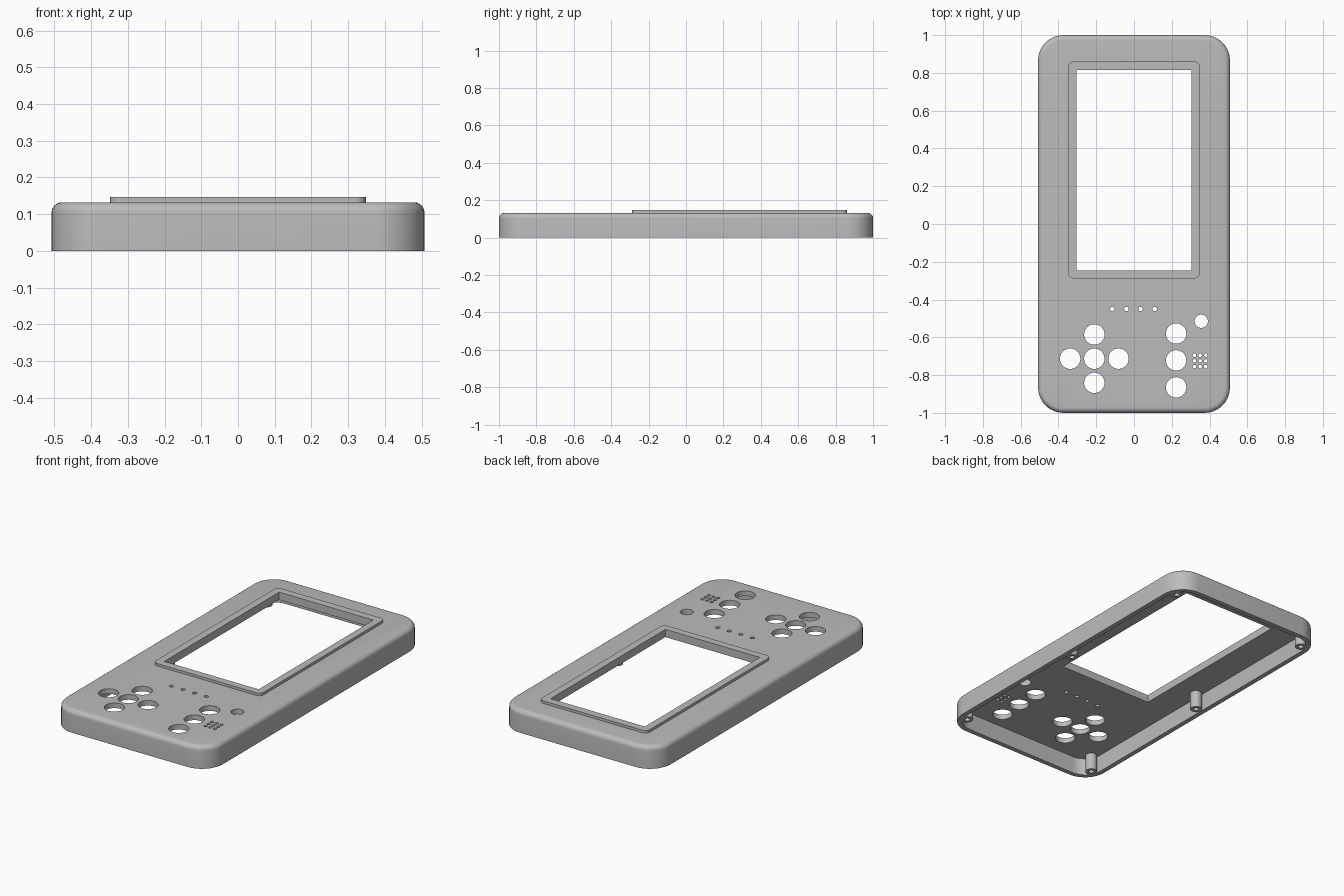
import bpy, bmesh, math

if "Cube" in bpy.data.objects:
    bpy.data.objects.remove(bpy.data.objects["Cube"])

# One flat grey for the whole moulded shell
grey = bpy.data.materials.new("grey plastic")
grey.diffuse_color = (0.5, 0.5, 0.5, 1)
grey.use_nodes = True
grey.node_tree.nodes["Principled BSDF"].inputs["Base Color"].default_value = grey.diffuse_color

W, L, R = 0.508, 1.0, 0.135      # half width, half length, corner radius
TOP, CEIL, FIL, WALL = 0.132, 0.102, 0.028, 0.028


def rounded_rect(x0, x1, y0, y1, r, z, seg=10):
    """Loop of points around a rounded rectangle."""
    pts = []
    corners = [(x1 - r, y1 - r), (x0 + r, y1 - r), (x0 + r, y0 + r), (x1 - r, y0 + r)]
    for i, (cx, cy) in enumerate(corners):
        for k in range(seg + 1):
            a = math.pi / 2 * (i + k / seg)
            pts.append((cx + r * math.cos(a), cy + r * math.sin(a), z))
    return pts


def circle(x, y, r, z, n=32):
    return [(x + r * math.cos(2 * math.pi * i / n),
             y + r * math.sin(2 * math.pi * i / n), z) for i in range(n)]


def skin(bm, loops, closed=False):
    """Join successive loops with quads; cap both ends unless closed."""
    rings = [[bm.verts.new(p) for p in loop] for loop in loops]
    n = len(rings[0])
    pairs = list(zip(rings, rings[1:])) + ([(rings[-1], rings[0])] if closed else [])
    for a, b in pairs:
        for i in range(n):
            j = (i + 1) % n
            bm.faces.new((a[i], a[j], b[j], b[i]))
    if not closed:
        bm.faces.new(rings[0])
        bm.faces.new(rings[-1])


def finish(name, bm):
    bmesh.ops.recalc_face_normals(bm, faces=bm.faces[:])
    mesh = bpy.data.meshes.new(name)
    bm.to_mesh(mesh)
    bm.free()
    mesh.materials.append(grey)
    obj = bpy.data.objects.new(name, mesh)
    bpy.context.collection.objects.link(obj)
    return obj


def shade(obj):
    bpy.ops.object.select_all(action='DESELECT')
    obj.select_set(True)
    bpy.context.view_layer.objects.active = obj
    bpy.ops.object.shade_smooth_by_angle(angle=math.radians(30))


def inset_rect(d, z):
    return rounded_rect(-W + d, W - d, -L + d, L - d, R - d, z)


# Hollow case, open underneath, with a filleted top edge
bm = bmesh.new()
loops = [inset_rect(WALL, CEIL), inset_rect(WALL, 0), inset_rect(0, 0)]
for k in range(7):
    a = math.pi / 2 * k / 6
    loops.append(inset_rect(FIL * (1 - math.cos(a)), TOP - FIL + FIL * math.sin(a)))
skin(bm, loops)
case = finish("case", bm)

# Screen window and every round hole in the face
WIN = (-0.305, 0.305, -0.245, 0.815)
holes = [(-0.21 + dx, -0.713 + dy, 0.054) for dx, dy in
         ((0, 0), (0.128, 0), (-0.128, 0), (0, 0.128), (0, -0.128))]      # direction pad
holes += [(0.223, y, 0.054) for y in (-0.58, -0.722, -0.865)]             # action buttons
holes += [(0.356, -0.515, 0.035)]                                         # power button
holes += [(-0.115 + 0.075 * i, -0.45, 0.012) for i in range(4)]           # indicator lights
holes += [(0.32 + 0.03 * i, -0.755 + 0.03 * j, 0.0095)
          for i in range(3) for j in range(3)]                            # speaker grille
bm = bmesh.new()
x0, x1, y0, y1 = WIN
skin(bm, [[(x0, y0, z), (x1, y0, z), (x1, y1, z), (x0, y1, z)] for z in (0.05, 0.2)])
for x, y, r in holes:
    n = 40 if r > 0.03 else 16
    skin(bm, [circle(x, y, r, 0.05, n), circle(x, y, r, 0.2, n)])
cutter = finish("hole_cutter", bm)
cutter.hide_render = True

mod = case.modifiers.new("holes", 'BOOLEAN')
mod.operation = 'DIFFERENCE'
mod.solver = 'EXACT'
mod.object = cutter
bpy.context.view_layer.objects.active = case
bpy.ops.object.modifier_apply(modifier=mod.name)
bpy.data.objects.remove(cutter)
shade(case)

# Raised bezel around the screen window
bm = bmesh.new()
outer = (-0.348, 0.348, -0.288, 0.86, 0.028)
inner = (*WIN, 0.0005)
skin(bm, [rounded_rect(*outer, TOP), rounded_rect(*outer, 0.147),
          rounded_rect(*inner, 0.147), rounded_rect(*inner, TOP)], closed=True)
shade(finish("screen_bezel", bm))

# Six screw posts with blind holes inside the case
for i, x in enumerate((-0.447, 0.447)):
    for j, y in enumerate((-0.9, 0.0, 0.9)):
        bm = bmesh.new()
        skin(bm, [circle(x, y, 0.032, CEIL + 0.005), circle(x, y, 0.032, 0.002),
                  circle(x, y, 0.015, 0.002), circle(x, y, 0.015, 0.085)])
        shade(finish(f"screw_post_{i * 3 + j + 1}", bm))
